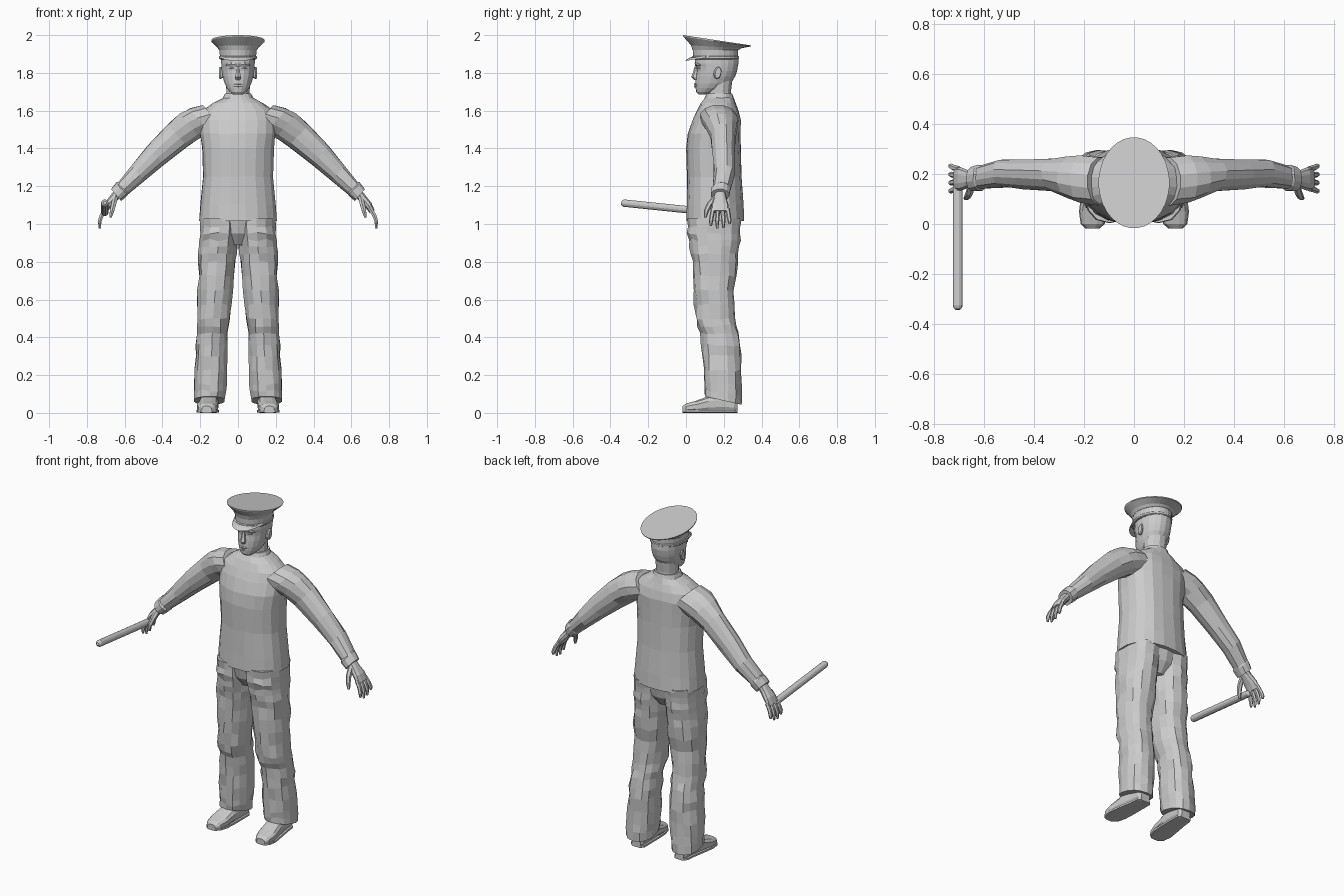
import bpy, bmesh, math, random
from mathutils import Vector as V

random.seed(4)


def loft(name, rings, n=14, power=2.0, jitter=0.0, sub=1, mirror=False):
    """Skin closed superellipse rings; each ring is (centre, u axis, v axis)."""
    rings = [tuple(V(p) for p in r) for r in rings]
    fine = []
    for a, b in zip(rings, rings[1:]):
        fine += [tuple(p.lerp(q, k / sub) for p, q in zip(a, b)) for k in range(sub)]
    fine.append(rings[-1])
    bm = bmesh.new()
    rows = []
    for i, (c, u, v) in enumerate(fine):
        row = []
        for k in range(n):
            t = 2 * math.pi * (k + 0.5 * (n > 4)) / n
            co, si = math.cos(t), math.sin(t)
            p = c + u * math.copysign(abs(co) ** (2 / power), co) \
                + v * math.copysign(abs(si) ** (2 / power), si)
            if 0 < i < len(fine) - 1 and jitter:
                p += (p - c).normalized() * random.uniform(-jitter, jitter)
                p += (v.cross(u)).normalized() * random.uniform(-jitter, jitter)
            row.append(bm.verts.new(p))
        rows.append(row)
    for a, b in zip(rows, rows[1:]):
        for k in range(n):
            bm.faces.new((a[k], a[(k + 1) % n], b[(k + 1) % n], b[k]))
    bm.faces.new(rows[0])
    bm.faces.new(rows[-1])
    bmesh.ops.recalc_face_normals(bm, faces=bm.faces)
    me = bpy.data.meshes.new(name)
    bm.to_mesh(me)
    bm.free()
    ob = bpy.data.objects.new(name, me)
    bpy.context.collection.objects.link(ob)
    if mirror:
        ob.modifiers.new("mirror", 'MIRROR')
    return ob


def slices(rows):
    """Horizontal rings from (z, front y, back y, half width[, centre x, tilt])."""
    out = []
    for z, f, b, w, *rest in rows:
        cx, tilt = (rest + [0, 0])[:2] if rest else (0, 0)
        out.append(((cx, (f + b) / 2, z), (w, 0, 0), (0, (b - f) / 2, tilt)))
    return out


def tube(name, pts, radii, n=6, **kw):
    """Round tube along a short path."""
    pts = [V(p) for p in pts]
    rings = []
    for i, p in enumerate(pts):
        d = (pts[min(i + 1, len(pts) - 1)] - pts[max(i - 1, 0)]).normalized()
        ref = V((0, 1, 0)) if abs(d.y) < 0.8 else V((1, 0, 0))
        u = d.cross(ref).normalized()
        rings.append((p, u * radii[i], d.cross(u) * radii[i]))
    return loft(name, rings, n, **kw)


# Sweater body
loft("sweater_body", slices([
    (1.015, 0.0, 0.31, 0.208), (1.10, 0.003, 0.305, 0.2), (1.25, 0.005, 0.297, 0.186),
    (1.40, 0.0, 0.292, 0.19), (1.48, 0.01, 0.292, 0.2), (1.55, 0.035, 0.29, 0.203),
    (1.60, 0.055, 0.277, 0.187), (1.64, 0.08, 0.262, 0.135), (1.668, 0.1, 0.25, 0.08),
    (1.69, 0.108, 0.245, 0.07)]), n=20, power=2.3, jitter=0.003)

# Sleeves with cuffs: (x, y, z, half height, half depth)
sleeve = [(0.13, 0.17, 1.565, 0.088, 0.1), (0.2, 0.178, 1.545, 0.09, 0.098),
          (0.25, 0.187, 1.52, 0.087, 0.085), (0.32, 0.195, 1.47, 0.08, 0.068),
          (0.435, 0.2, 1.365, 0.066, 0.06), (0.53, 0.203, 1.27, 0.053, 0.056),
          (0.61, 0.187, 1.19, 0.042, 0.047), (0.615, 0.185, 1.185, 0.047, 0.052),
          (0.645, 0.18, 1.153, 0.043, 0.05)]
loft("sleeves", [((x, y, z), (0.65 * h, 0, 0.76 * h), (0, d, 0)) for x, y, z, h, d in sleeve],
     n=12, jitter=0.004, mirror=True)

# Trouser legs and seat
loft("trouser_legs", slices([
    (1.03, 0.005, 0.295, 0.103, 0.097), (0.95, 0.01, 0.29, 0.105, 0.1),
    (0.88, 0.022, 0.282, 0.1, 0.105), (0.80, 0.035, 0.27, 0.1, 0.112),
    (0.65, 0.041, 0.257, 0.093, 0.12), (0.50, 0.05, 0.262, 0.085, 0.132),
    (0.42, 0.078, 0.282, 0.082, 0.136), (0.30, 0.088, 0.293, 0.083, 0.14),
    (0.15, 0.093, 0.295, 0.085, 0.148), (0.065, 0.1, 0.295, 0.083, 0.152, -0.022)]),
    n=14, power=2.3, jitter=0.007, sub=2, mirror=True)
loft("trouser_seat", slices([(1.03, 0.008, 0.292, 0.19), (0.95, 0.025, 0.275, 0.15),
                             (0.89, 0.07, 0.23, 0.08)]), n=14)

# Shoes and soles: (y, centre x, half width, height)
shoe = [(-0.018, 0.166, 0.026, 0.036), (0.0, 0.165, 0.046, 0.05), (0.05, 0.162, 0.057, 0.064),
        (0.12, 0.155, 0.053, 0.09), (0.2, 0.148, 0.046, 0.1), (0.255, 0.145, 0.043, 0.09),
        (0.272, 0.145, 0.03, 0.08)]
loft("shoes", [((x, y, h / 2), (w, 0, 0), (0, 0, h / 2)) for y, x, w, h in shoe],
     n=12, power=2.7, mirror=True)
loft("shoe_soles", [((x, y, 0.009), (w + 0.004, 0, 0), (0, 0, 0.009)) for y, x, w, h in shoe],
     n=8, power=4, mirror=True)

# Hands: palm, four fingers, thumb
loft("palms", [((0.625, 0.18, 1.175), (0.02, 0, 0.018), (0, 0.03, 0)),
               ((0.66, 0.18, 1.135), (0.018, 0, 0.014), (0, 0.034, 0)),
               ((0.69, 0.18, 1.10), (0.017, 0, 0.012), (0, 0.046, 0)),
               ((0.71, 0.18, 1.065), (0.014, 0, 0.007), (0, 0.046, 0))],
     n=10, power=2.4, mirror=True)
for i, tip in enumerate((0.99, 0.975, 0.98, 1.0)):
    y = 0.143 + 0.0255 * i
    ty = 0.18 + (y - 0.18) * 1.3
    tube("finger", [(0.70, y, 1.08), (0.722, (y + ty) / 2, 1.045), (0.732, ty, 1.015),
                    (0.732, ty, tip)], [0.012, 0.012, 0.011, 0.006], mirror=True)
tube("thumb", [(0.65, 0.158, 1.14), (0.658, 0.125, 1.105), (0.667, 0.108, 1.07),
               (0.675, 0.102, 1.035)], [0.016, 0.015, 0.013, 0.007], mirror=True)

# Baton with rounded ends
a, b = V((-0.705, 0.16, 1.06)), V((-0.705, -0.343, 1.112))
tube("baton", [a.lerp(b, t) for t in (0, 0.012, 0.03, 0.97, 0.988, 1)],
     [0.009, 0.016, 0.02, 0.02, 0.016, 0.009], n=12)

# Neck and head
loft("neck", slices([(1.64, 0.11, 0.245, 0.066), (1.70, 0.115, 0.24, 0.064),
                     (1.78, 0.12, 0.25, 0.066)]), n=12)
loft("head", slices([
    (1.686, 0.066, 0.11, 0.026), (1.70, 0.054, 0.16, 0.045), (1.72, 0.051, 0.205, 0.06),
    (1.745, 0.05, 0.237, 0.072), (1.78, 0.052, 0.26, 0.082), (1.81, 0.056, 0.27, 0.087),
    (1.83, 0.054, 0.274, 0.089), (1.85, 0.046, 0.278, 0.09), (1.90, 0.05, 0.276, 0.09)]),
    n=18, power=2.1)

# Face details
loft("nose", slices([(1.835, 0.045, 0.07, 0.009), (1.805, 0.038, 0.07, 0.012),
                     (1.778, 0.027, 0.07, 0.018), (1.763, 0.042, 0.07, 0.013)]), n=6)
tube("brows", [(0.008, 0.053, 1.842), (0.035, 0.055, 1.847), (0.062, 0.075, 1.84)],
     [0.007, 0.008, 0.005], mirror=True)
tube("eyes", [(0.02, 0.062, 1.824), (0.034, 0.062, 1.826), (0.05, 0.072, 1.824)],
     [0.003, 0.007, 0.003], mirror=True)
for z, r in ((1.74, 0.006), (1.729, 0.007)):
    tube("lip", [(-0.027, 0.058, z), (0, 0.049, z), (0.027, 0.058, z)], [0.002, r, 0.002])
loft("ears", [((0.08, 0.16, 1.80), (0, 0.014, 0), (0, 0.004, 0.026)),
              ((0.093, 0.167, 1.80), (0, 0.02, 0), (0, 0.004, 0.033)),
              ((0.1, 0.17, 1.80), (0, 0.015, 0), (0, 0.004, 0.028))], n=10, mirror=True)

# Cap: band with piping, flared crown with tilted flat top
loft("cap_band", slices([
    (1.872, 0.036, 0.275, 0.097), (1.876, 0.03, 0.281, 0.101), (1.886, 0.03, 0.281, 0.101),
    (1.89, 0.036, 0.276, 0.097), (1.945, 0.034, 0.278, 0.1)]), n=24)
loft("cap_crown", slices([
    (1.92, 0.034, 0.278, 0.1), (1.938, 0.026, 0.292, 0.112, 0, -0.008),
    (1.966, -0.015, 0.344, 0.141, 0, -0.026), (1.9725, -0.017, 0.347, 0.142, 0, -0.0275)]), n=32)

# Cap visor: thin crescent swept around the front of the band
visor = []
for k in range(13):
    t = math.radians(195 + 150 * k / 12)
    s = math.sin(math.pi * k / 12)
    inner = V((0.097 * math.cos(t), 0.155 + 0.12 * math.sin(t), 1.885))
    outer = V((0.1 * math.cos(t), inner.y - 0.004 - 0.036 * s, 1.883 - 0.02 * s))
    visor.append(((inner + outer) / 2, (outer - inner) / 2, (0, 0, 0.005)))
loft("cap_visor", visor, n=4)
